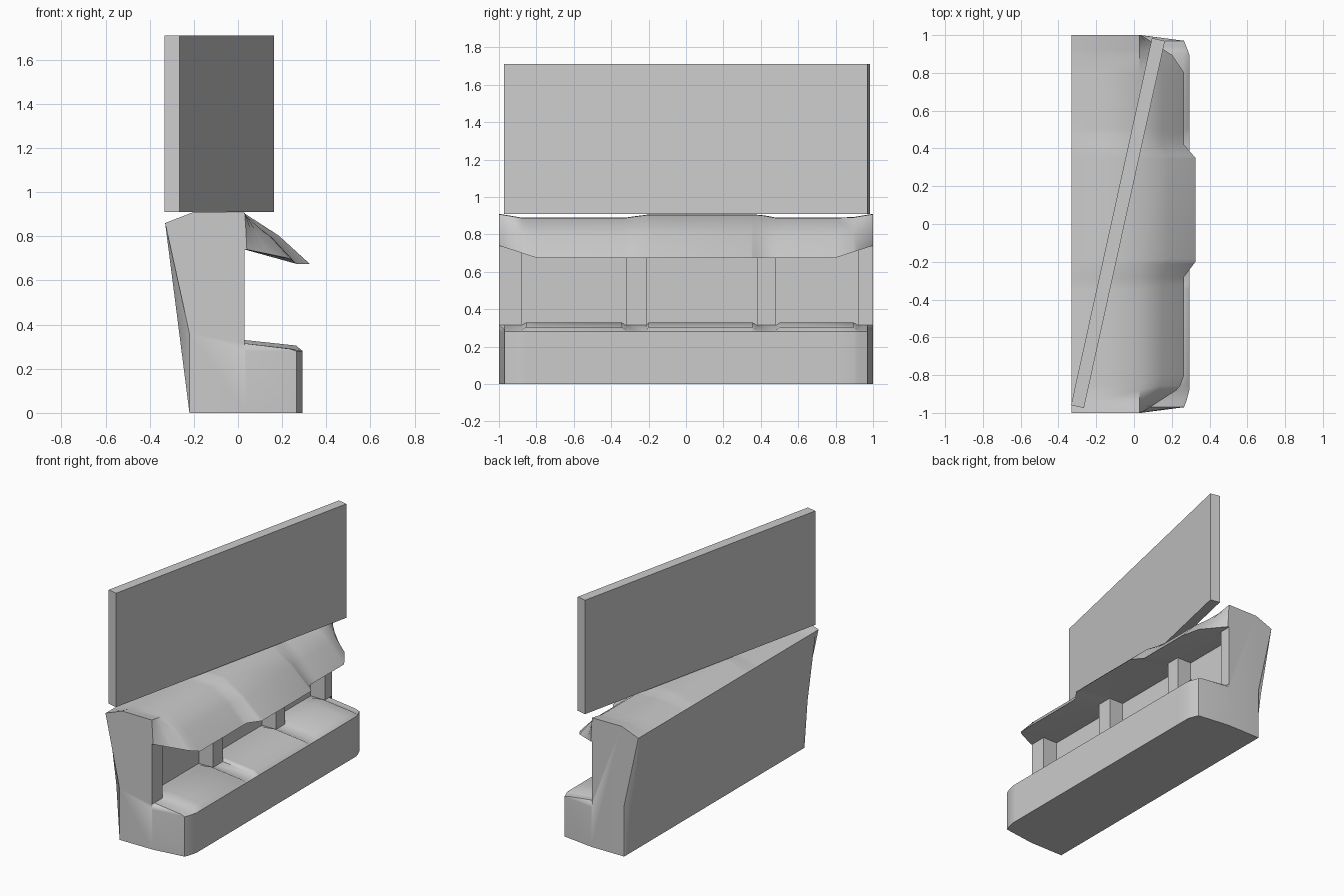
import bpy, bmesh, math

cube = bpy.data.objects.get("Cube")
if cube:
    bpy.data.objects.remove(cube, do_unlink=True)

grey = bpy.data.materials.new("plain_grey")
grey.use_nodes = True
COLOUR = (0.6, 0.6, 0.6, 1)
grey.diffuse_color = COLOUR
grey.node_tree.nodes["Principled BSDF"].inputs["Base Color"].default_value = COLOUR


def finish(name, bm, smooth_angle):
    """Turn a bmesh into a shaded object."""
    bmesh.ops.recalc_face_normals(bm, faces=bm.faces[:])
    mesh = bpy.data.meshes.new(name)
    bm.to_mesh(mesh)
    bm.free()
    mesh.materials.append(grey)
    obj = bpy.data.objects.new(name, mesh)
    bpy.context.collection.objects.link(obj)
    bpy.ops.object.select_all(action='DESELECT')
    obj.select_set(True)
    bpy.context.view_layer.objects.active = obj
    bpy.ops.object.shade_smooth_by_angle(angle=math.radians(smooth_angle))
    return obj


def lerp_table(table, y):
    """Linear lookup in a list of (y, value) pairs."""
    for (a, va), (b, vb) in zip(table, table[1:]):
        if y <= b:
            return va + (vb - va) * (y - a) / (b - a)
    return table[-1][1]


# Plan outline of the awning and counter along the stall
AWNING_X = [(-1, .04), (-.87, .24), (-.8, .265), (-.28, .265), (-.2, .325),
            (.35, .325), (.42, .265), (.8, .265), (.87, .24), (1, .04)]
AWNING_Z = [(-1, .74), (-.8, .675), (.8, .675), (1, .74)]
ROOF_Z = [(-1, .91), (-.88, .89), (-.32, .89), (-.22, .905),
          (.4, .905), (.48, .89), (.88, .89), (1, .91)]
COUNTER_X = [(-1, .035), (-.97, .265), (-.9, .293), (.9, .293), (.97, .265), (1, .035)]
NICHES = [(-.88, -.32), (-.21, .38), (.48, .92)]
WALL, RECESS = .03, -.08


def section(y, wall, tray):
    """Cross-section of the stall at y, from the back foot over the roof."""
    tip, tip_z = lerp_table(AWNING_X, y), lerp_table(AWNING_Z, y)
    roof, front = lerp_table(ROOF_Z, y), lerp_table(COUNTER_X, y)
    back_mid = -.22 if abs(y) > .99 else -.266
    mid = WALL + (tip - WALL) * .52
    pts = [(-.22, 0), (back_mid, .36), (-.33, .86), (-.2, roof), (WALL, roof - .002),
           (mid, tip_z + (roof - tip_z) * .56), (tip, tip_z),
           (WALL, .74), (wall, .74), (wall, .315), (WALL, .315 + tray),
           (max(front - .03, WALL), .29 + tray), (front, .28), (front, 0)]
    return [(x, y, z) for x, z in pts]


# Stall body: sections lofted end to end, with stepped niches
stations = [(y, WALL, 0) for y in (-1, -.97, -.94, .94, .97, 1)]
for lo, hi in NICHES:
    stations += [(lo, WALL, 0), (lo + 1e-6, RECESS, 0), (lo + .025, RECESS, .015),
                 (hi - .025, RECESS, .015), (hi - 1e-6, RECESS, 0), (hi, WALL, 0)]
for y in (-.8, -.28, -.2, .35, .42, .8):
    inside = any(lo < y < hi for lo, hi in NICHES)
    stations.append((y, RECESS if inside else WALL, .015 if inside else 0))
stations.sort()

bm = bmesh.new()
rings = [[bm.verts.new(p) for p in section(*s)] for s in stations]
for a, b in zip(rings, rings[1:]):
    for i in range(len(a)):
        j = (i + 1) % len(a)
        bm.faces.new((a[i], a[j], b[j], b[i]))
bm.faces.new(rings[0])
bm.faces.new(rings[-1])
bmesh.ops.remove_doubles(bm, verts=bm.verts[:], dist=.0005)
finish("stall_body", bm, 38)

# Sign board standing diagonally on the roof
bm = bmesh.new()
bmesh.ops.create_cube(bm, size=1)
bmesh.ops.scale(bm, vec=(.07, 1.99, .8), verts=bm.verts)
sign = finish("sign_board", bm, 30)
sign.location = (-.085, .005, 1.31)
sign.rotation_euler.z = -math.atan2(.43, 1.95)
